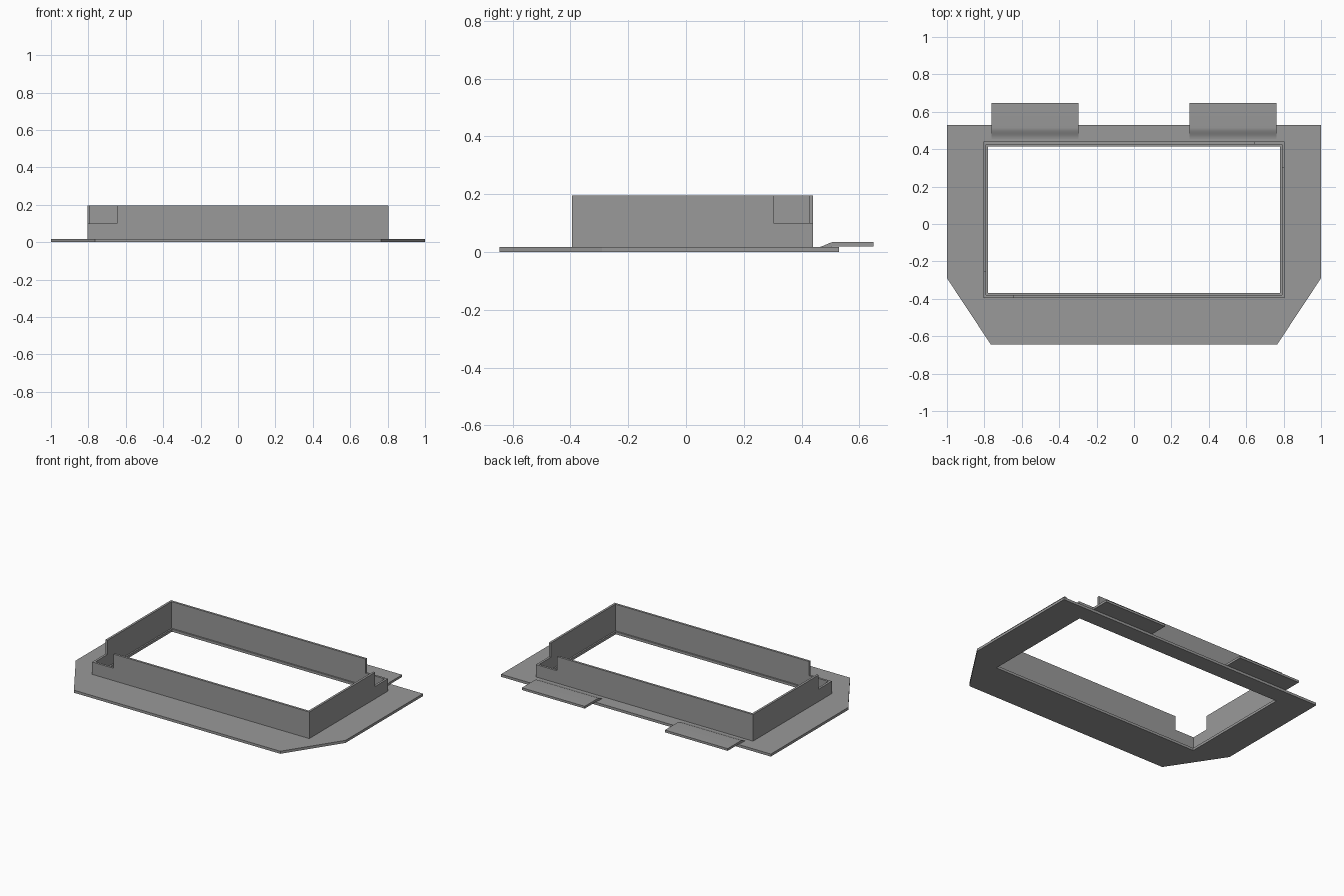
import bpy, bmesh, math

if "Cube" in bpy.data.objects:
    bpy.data.objects.remove(bpy.data.objects["Cube"])

grey = bpy.data.materials.new("mid grey")
grey.diffuse_color = (0.32, 0.32, 0.32, 1)
grey.use_nodes = True
grey.node_tree.nodes["Principled BSDF"].inputs["Base Color"].default_value = grey.diffuse_color

PLATE = 0.017            # plate thickness
TOP, NOTCH = 0.195, 0.10 # wall height, height at the notched corners
X, Y0, Y1 = 0.805, -0.395, 0.44   # outer faces of the wall
T = 0.015                # wall thickness
LIP = 0.025              # distance from wall outside to plate opening


def finish(name, bm):
    bmesh.ops.recalc_face_normals(bm, faces=bm.faces)
    me = bpy.data.meshes.new(name)
    bm.to_mesh(me)
    bm.free()
    ob = bpy.data.objects.new(name, me)
    me.materials.append(grey)
    bpy.context.collection.objects.link(ob)
    return ob


def rect(d):
    return [(-X + d, Y0 + d), (X - d, Y0 + d), (X - d, Y1 - d), (-X + d, Y1 - d)]


def band(bm, outer, inner, pairs, z0, z1, closed):
    """Strip between two matching outlines, given height."""
    rows = [[bm.verts.new((*p, z)) for p, z in ((o, z0), (i, z0), (i, z1), (o, z1))]
            for o, i in zip(outer, inner)]
    for a, b in pairs:
        for k in range(4):
            m = (k + 1) % 4
            bm.faces.new((rows[a][k], rows[a][m], rows[b][m], rows[b][k]))
    if not closed:
        bm.faces.new(rows[0])
        bm.faces.new(rows[-1])


# Base plate: outline with cut front corners and a rectangular opening
bm = bmesh.new()
outline = [(-0.765, -0.645), (0.765, -0.645), (1, -0.29), (1, 0.53), (-1, 0.53), (-1, -0.29)]
hole = rect(LIP)
links = [(0, 1, 0, 1), (1, 2, 1, 1), (2, 3, 1, 2), (3, 4, 2, 3), (4, 5, 3, 0), (5, 0, 0, 0)]
vo = [[bm.verts.new((*p, z)) for p in outline] for z in (0, PLATE)]
vi = [[bm.verts.new((*p, z)) for p in hole] for z in (0, PLATE)]
for a, b, c, d in links:
    for lvl in (0, 1):
        ring = [vo[lvl][a], vo[lvl][b], vi[lvl][d]]
        bm.faces.new(ring + ([vi[lvl][c]] if c != d else []))
    bm.faces.new((vo[0][a], vo[0][b], vo[1][b], vo[1][a]))
for a in range(4):
    b = (a + 1) % 4
    bm.faces.new((vi[0][a], vi[0][b], vi[1][b], vi[1][a]))
finish("base_plate", bm)

# Low wall ring all the way round
bm = bmesh.new()
band(bm, rect(0), rect(T), [(0, 1), (1, 2), (2, 3), (3, 0)], PLATE, NOTCH, True)
finish("lower_wall", bm)

# Upper walls: two L shapes, leaving notches at front left and back right
NX, NY0, NY1 = 0.647, -0.255, 0.303
bm = bmesh.new()
band(bm, [(-NX, Y0), (X, Y0), (X, NY1)],
     [(-NX, Y0 + T), (X - T, Y0 + T), (X - T, NY1)], [(0, 1), (1, 2)], NOTCH, TOP, False)
finish("upper_wall_front_right", bm)
bm = bmesh.new()
band(bm, [(NX, Y1), (-X, Y1), (-X, NY0)],
     [(NX, Y1 - T), (-X + T, Y1 - T), (-X + T, NY0)], [(0, 1), (1, 2)], NOTCH, TOP, False)
finish("upper_wall_back_left", bm)

# Hinge tabs: thin strips that rise in a soft step off the plate
TAB, RISE, N = 0.015, 0.018, 8
top = [(0.455 + 0.06 * i / N,
        PLATE + RISE * (1 - math.cos(math.pi * i / N)) / 2) for i in range(N + 1)]
top.append((0.648, PLATE + RISE))
bottom = [(y, z - TAB) for y, z in top]
for side, name in ((-1, "left_tab"), (1, "right_tab")):
    bm = bmesh.new()
    prof = top + bottom[::-1]
    a, b = ([bm.verts.new((side * x, y, z)) for y, z in prof] for x in (0.297, 0.763))
    n = len(prof)
    for i in range(n):
        j = (i + 1) % n
        bm.faces.new((a[i], a[j], b[j], b[i]))
    bm.faces.new(a)
    bm.faces.new(b)
    ob = finish(name, bm)
    bpy.context.view_layer.objects.active = ob
    ob.select_set(True)
    bpy.ops.object.shade_smooth_by_angle(angle=math.radians(30))
    ob.select_set(False)
